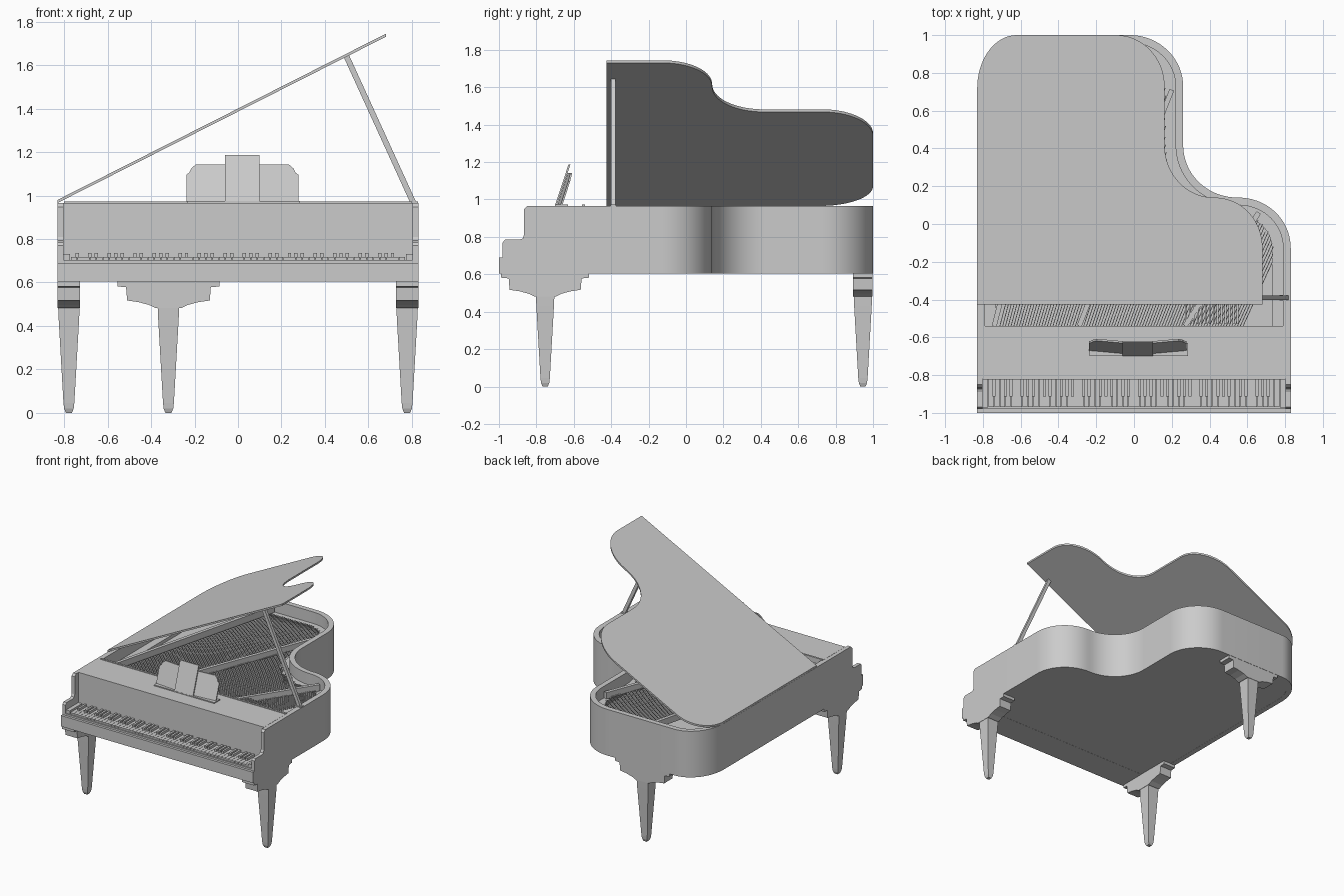
import bpy, bmesh, math
from mathutils import Vector, Matrix

if "Cube" in bpy.data.objects:
    bpy.data.objects.remove(bpy.data.objects["Cube"])

grey = bpy.data.materials.new("satin grey")
grey.diffuse_color = (0.6, 0.6, 0.6, 1)
grey.use_nodes = True
grey.node_tree.nodes["Principled BSDF"].inputs["Base Color"].default_value = grey.diffuse_color


def finish(name, bm, smooth=False):
    bmesh.ops.recalc_face_normals(bm, faces=bm.faces)
    me = bpy.data.meshes.new(name)
    bm.to_mesh(me)
    bm.free()
    me.materials.append(grey)
    if smooth:
        me.shade_smooth()
        me.set_sharp_from_angle(angle=math.radians(35))
    ob = bpy.data.objects.new(name, me)
    bpy.context.collection.objects.link(ob)
    return ob


def prism(bm, pts, lo, hi, place):
    """Extrude a closed 2D profile from lo to hi; place maps (a, b, depth) to xyz."""
    a = [bm.verts.new(place(p[0], p[1], lo)) for p in pts]
    b = [bm.verts.new(place(p[0], p[1], hi)) for p in pts]
    n = len(pts)
    for i in range(n):
        j = (i + 1) % n
        bm.faces.new((a[i], a[j], b[j], b[i]))
    bm.faces.new(a[::-1])
    bm.faces.new(b)


def ring(bm, outer, inner, lo, hi):
    """Hollow wall between two outlines of equal length."""
    loops = [[bm.verts.new((p[0], p[1], z)) for p in o]
             for o, z in ((outer, lo), (outer, hi), (inner, hi), (inner, lo))]
    n = len(outer)
    for k in range(4):
        u, v = loops[k], loops[(k + 1) % 4]
        for i in range(n):
            j = (i + 1) % n
            bm.faces.new((u[i], u[j], v[j], v[i]))


def box(bm, x0, x1, y0, y1, z0, z1):
    m = Matrix.Translation(((x0 + x1) / 2, (y0 + y1) / 2, (z0 + z1) / 2)) @ \
        Matrix.Diagonal((x1 - x0, y1 - y0, z1 - z0, 1))
    bmesh.ops.create_cube(bm, size=1, matrix=m)


def bar(bm, p, q, w, h):
    p, q = Vector(p), Vector(q)
    d = q - p
    rot = d.to_track_quat('Y', 'Z').to_matrix().to_4x4()
    m = Matrix.Translation((p + q) / 2) @ rot @ Matrix.Diagonal((w, d.length, h, 1))
    bmesh.ops.create_cube(bm, size=1, matrix=m)


def flat(a, b, d):
    return (a, b, d)


def side(a, b, d):
    return (d, a, b)


def bez(p0, p1, p2, p3, n=18):
    return [tuple((1-t)**3*a + 3*t*(1-t)**2*b + 3*t*t*(1-t)*c + t**3*d
                  for a, b, c, d in zip(p0, p1, p2, p3))
            for t in (i / n for i in range(n + 1))]


def outline(front):
    return ([(-.83, front), (.83, front)]
            + bez((.83, -.13), (.83, .02), (.71, .14), (.55, .14))
            + bez((.55, .14), (.39, .14), (.26, .26), (.26, .42))[1:]
            + bez((.26, .73), (.26, .88), (.13, 1), (-.02, 1))
            + bez((-.6, 1), (-.73, 1), (-.83, .87), (-.83, .72)))


def inset(pts, d):
    out, n = [], len(pts)
    for i in range(n):
        p, q, r = (Vector(pts[k % n]) for k in (i - 1, i, i + 1))
        e, f = (q - p).normalized(), (r - q).normalized()
        n1, n2 = Vector((-e.y, e.x)), Vector((-f.y, f.x))
        m = (n1 + n2).normalized()
        out.append(tuple(q + m * d / max(m.dot(n1), .3)))
    return out


def inside(x, y, pts):
    hit = False
    for (x0, y0), (x1, y1) in zip(pts, pts[1:] + pts[:1]):
        if (y0 > y) != (y1 > y) and x < x0 + (y - y0) * (x1 - x0) / (y1 - y0):
            hit = not hit
    return hit


# curved rim and the closed bottom / sounding board inside it
rim = outline(-.82)
inner = inset(rim, .04)
bm = bmesh.new()
ring(bm, rim, inner, .605, .965)
finish("rim", bm, True)
bm = bmesh.new()
prism(bm, inset(rim, .035), .606, .85, flat)
finish("soundboard", bm, True)

# raised lid, hinged on the left edge
bm = bmesh.new()
prism(bm, outline(-.425), 0, .014,
      lambda a, b, d: (-.83 + .91 * (a + .83), b, .966 + .4605 * (a + .83) + d))
finish("lid", bm, True)

# lid prop
bm = bmesh.new()
bar(bm, (.812, -.39, .955), (.497, -.39, 1.645), .024, .026)
box(bm, .77, .828, -.405, -.375, .955, .972)
finish("lid_prop", bm)

# front shelf, rail and fallboard
bm = bmesh.new()
box(bm, -.80, .80, -.822, -.54, .84, .966)
box(bm, -.80, .80, -.822, -.79, .69, .9655)
box(bm, -.80, .80, -.555, -.54, .965, .972)
finish("front_shelf", bm)

# cheeks at both ends of the keyboard
cheek = [(-.98, .607), (-.98, .77), (-.968, .785), (-.89, .785), (-.873, .792),
         (-.866, .81), (-.866, .948), (-.85, .965), (-.80, .965), (-.80, .607)]
bm = bmesh.new()
for s in (-1, 1):
    prism(bm, cheek, s * .803, s * .83, side)
finish("cheeks", bm)

# key bed and key blocks
bm = bmesh.new()
box(bm, -.83, .83, -1, -.79, .605, .69)
box(bm, -.803, .803, -.98, -.82, .69, .704)
for s in (-1, 1):
    box(bm, min(s * .772, s * .803), max(s * .772, s * .803), -.972, -.82, .70, .73)
finish("key_bed", bm)

# 52 natural keys and 36 sharps
w = 1.54 / 52
bm = bmesh.new()
for i in range(52):
    x = -.77 + i * w
    box(bm, x + .001, x + w - .001, -.97, -.82, .70, .717)
finish("natural_keys", bm)
bm = bmesh.new()
for i in range(51):
    if i % 7 in (0, 2, 3, 5, 6):
        x = -.77 + (i + 1) * w
        box(bm, x - .008, x + .008, -.912, -.82, .71, .735)
finish("sharp_keys", bm)

# music desk: base, centre panel and two wings with clipped corners
bm = bmesh.new()
box(bm, -.235, .285, -.70, -.63, .964, .974)


def leaning(back):
    return lambda a, b, d: (a + .02, -.70 + back + .33 * (b - .97) + d, b)


prism(bm, [(-.08, .97), (.08, .97), (.08, 1.187), (-.08, 1.187)], 0, .01, leaning(0))
for s in (-1, 1):
    wing = [(.07, .97), (.258, .97), (.258, 1.095), (.245, 1.105), (.235, 1.125),
            (.215, 1.142), (.07, 1.142)]
    prism(bm, [(s * a, b) for a, b in wing], 0, .01,
          lambda a, b, d, f=leaning(.012):
          (a + .02, f(a, b, d)[1] + .09 * max(0, abs(a) - .07), b))
finish("music_desk", bm)

# legs: stepped bracket plus tapered square shaft
half = [(.235, .607), (.235, .588), (.2, .58), (.2, .562), (.19, .56), (.19, .517),
        (.15, .512), (.11, .502), (.08, .492), (.055, .482)]
half = [(.235, .607), (.235, .582), (.195, .578), (.19, .517), (.14, .51), (.09, .497),
        (.058, .482)]
bracket = half + [(-a, b) for a, b in half[::-1]]


def leg(name, cx, cy, turn):
    bm = bmesh.new()
    prism(bm, bracket, -.052, .052, side)
    prev = None
    for z, r in ((.5, .05), (.43, .047), (.045, .025), (.02, .022), (0, .014)):
        cur = [bm.verts.new((r * a, r * b, z)) for a, b in ((-1, -1), (1, -1), (1, 1), (-1, 1))]
        if prev:
            for i in range(4):
                bm.faces.new((prev[i], prev[(i + 1) % 4], cur[(i + 1) % 4], cur[i]))
        else:
            bm.faces.new(cur)
        prev = cur
    bm.faces.new(prev)
    bm.transform(Matrix.Translation((cx, cy, 0)) @ Matrix.Rotation(turn, 4, 'Z'))
    finish(name, bm)


leg("front_leg_left", -.778, -.753, 0)
leg("front_leg_right", .778, -.753, 0)
leg("back_leg", -.32, .946, math.pi / 2)

# iron frame: edge band, struts and sound holes
bm = bmesh.new()
ring(bm, inner, inset(inner, .06), .845, .875)
for p, q in (((-.74, -.54), (-.36, .95)), ((-.29, -.54), (.2, .71)), ((.27, -.54), (.66, .06))):
    bar(bm, (*p, .905), (*q, .905), .026, .05)
for x, y, r in ((.62, -.12, .045), (.5, .02, .04), (.36, .1, .035), (.25, .22, .03)):
    c = [(math.cos(i * math.pi / 10), math.sin(i * math.pi / 10)) for i in range(20)]
    ring(bm, [(x + r * a, y + r * b) for a, b in c],
         [(x + .75 * r * a, y + .75 * r * b) for a, b in c], .845, .88)
finish("iron_frame", bm)

# strings run diagonally until they reach the frame
bm = bmesh.new()
edge = inset(inner, .05)
for i in range(88):
    x = -.71 + i * .0148
    slope = .26 + .2 * i / 88
    y = -.54
    while y < .95 and inside(x + slope * (y + .56), y + .02, edge):
        y += .02
    if y > -.5:
        bar(bm, (x, -.54, .89), (x + slope * (y + .54), y, .89), .004, .004)
finish("strings", bm)

# damper bars at the treble end
bm = bmesh.new()
for i in range(14):
    x = .27 + i * .021
    box(bm, x, x + .009, -.53, -.41, .885, .925)
finish("dampers", bm)
